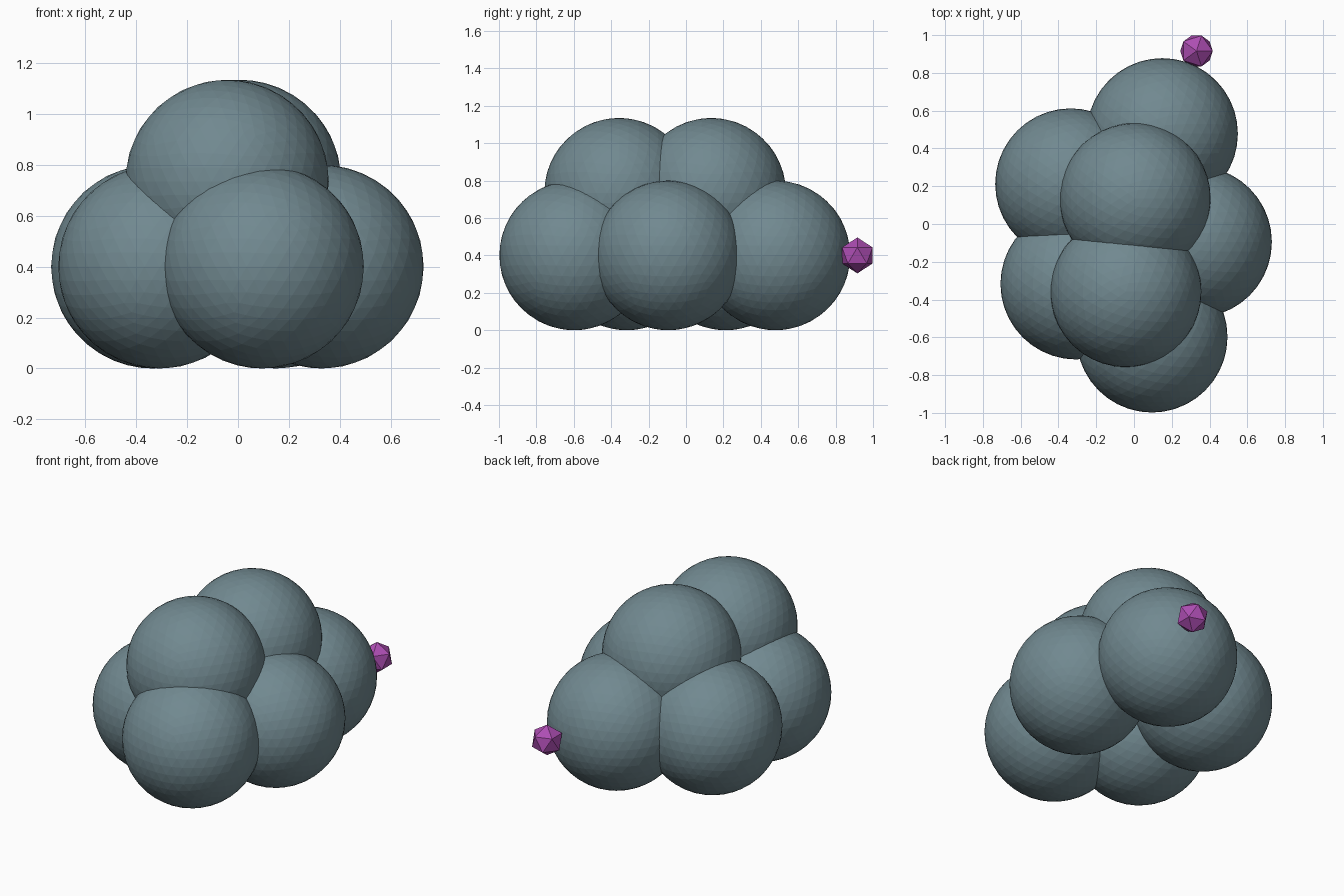
import bpy

if "Cube" in bpy.data.objects:
    bpy.data.objects.remove(bpy.data.objects["Cube"])


def material(name, rgb):
    m = bpy.data.materials.new(name)
    m.diffuse_color = (*rgb, 1)
    m.use_nodes = True
    m.node_tree.nodes["Principled BSDF"].inputs["Base Color"].default_value = m.diffuse_color
    return m


slate = material("slate blue grey", (0.165, 0.25, 0.28))
purple = material("purple", (0.42, 0.075, 0.45))


def ball(name, loc, radius, subdivisions, mat):
    bpy.ops.mesh.primitive_ico_sphere_add(subdivisions=subdivisions, radius=radius, location=loc)
    ob = bpy.context.object
    ob.name = name
    ob.data.materials.append(mat)


R = 0.4
# Lower ring of overlapping faceted balls, resting on the ground
for i, (x, y) in enumerate([(0.15, 0.478), (-0.335, 0.212), (-0.307, -0.317),
                            (0.095, -0.598), (0.33, -0.095)]):
    ball(f"lower_ball_{i + 1}", (x, y, R), R, 4, slate)

# Two balls on top
for i, (x, y) in enumerate([(0.006, 0.135), (-0.043, -0.358)]):
    ball(f"upper_ball_{i + 1}", (x, y, 0.735), R, 4, slate)

# Small low-poly knob at the back
ball("small_knob", (0.331, 0.916, R), 0.096, 1, purple)
